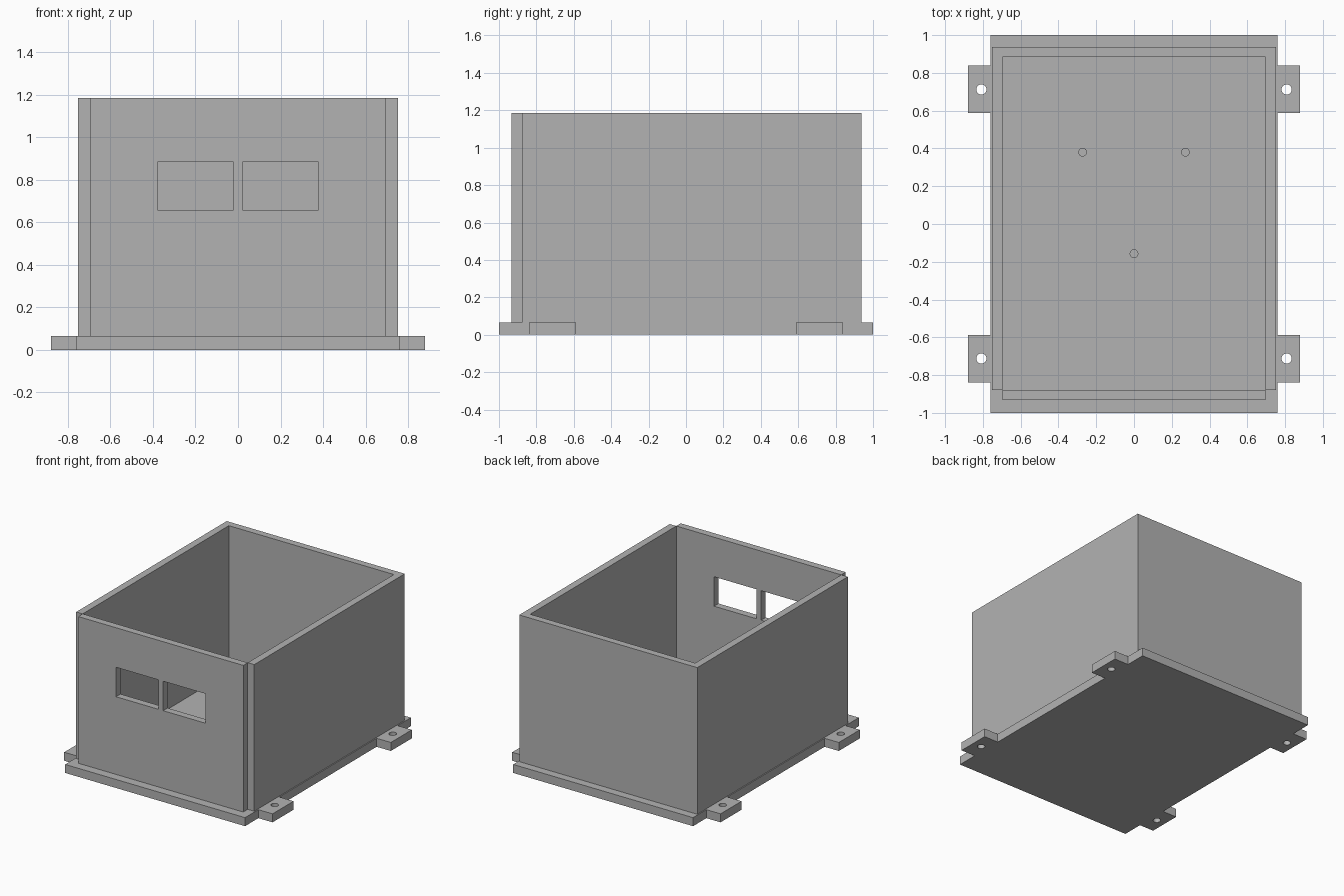
import bpy, bmesh, math
from mathutils import Vector

if "Cube" in bpy.data.objects:
    bpy.data.objects.remove(bpy.data.objects["Cube"])

grey = bpy.data.materials.new("plain grey")
grey.diffuse_color = (0.45, 0.45, 0.45, 1)
grey.use_nodes = True
grey.node_tree.nodes["Principled BSDF"].inputs["Base Color"].default_value = grey.diffuse_color

BASE = 0.065   # base plate thickness
TOP = 1.185    # rim height


def finish(name, bm):
    me = bpy.data.meshes.new(name)
    bm.to_mesh(me)
    bm.free()
    me.materials.append(grey)
    ob = bpy.data.objects.new(name, me)
    bpy.context.collection.objects.link(ob)
    return ob


def prism(name, outline, z0, z1):
    """Extrude an xy outline from z0 up to z1."""
    bm = bmesh.new()
    face = bm.faces.new([bm.verts.new((x, y, z0)) for x, y in outline])
    ext = bmesh.ops.extrude_face_region(bm, geom=[face])["geom"]
    bmesh.ops.translate(bm, vec=(0, 0, z1 - z0),
                        verts=[v for v in ext if isinstance(v, bmesh.types.BMVert)])
    bmesh.ops.recalc_face_normals(bm, faces=bm.faces)
    return finish(name, bm)


def box(name, x0, x1, y0, y1, z0, z1):
    return prism(name, [(x0, y0), (x1, y0), (x1, y1), (x0, y1)], z0, z1)


def cylinder(name, x, y, r, z0, z1):
    ring = [i * math.tau / 32 for i in range(32)]
    ob = prism(name, [(x + r * math.cos(a), y + r * math.sin(a)) for a in ring], z0, z1)
    bpy.ops.object.select_all(action='DESELECT')
    ob.select_set(True)
    bpy.context.view_layer.objects.active = ob
    bpy.ops.object.shade_smooth_by_angle()
    return ob


def cut(target, cutter):
    cutter.hide_render = True
    cutter.hide_set(True)
    mod = target.modifiers.new("cut", 'BOOLEAN')
    mod.operation = 'DIFFERENCE'
    mod.solver = 'EXACT'
    mod.object = cutter


# Base plate with four mounting tabs, one outline
right = [(0.76, -1), (0.76, -0.84), (0.88, -0.84), (0.88, -0.587), (0.76, -0.587)]
right += [(x, -y) for x, y in reversed(right)]
base = prism("base_plate", right + [(-x, y) for x, y in reversed(right)], 0, BASE)

# Screw holes through the tabs
for sx in (-1, 1):
    for sy in (-1, 1):
        cut(base, cylinder("screw_hole_cutter", sx * 0.808, sy * 0.712, 0.027, -0.1, 0.2))

# Side and back walls, a single U-shaped outline
prism("side_and_back_walls",
      [(-0.752, -0.878), (-0.697, -0.878), (-0.697, 0.885), (0.697, 0.885),
       (0.697, -0.878), (0.752, -0.878), (0.752, 0.938), (-0.752, 0.938)], BASE, TOP)

# Front panel, set forward between the side walls, with two windows
front = box("front_panel", -0.697, 0.697, -0.932, -0.878, BASE, TOP)
for s in (-1, 1):
    x0, x1 = sorted((s * 0.02, s * 0.378))
    cut(front, box("window_cutter", x0, x1, -1.1, -0.7, 0.658, 0.883))

# Locating pins on the floor
for x, y in ((-0.272, 0.38), (0.272, 0.38), (0, -0.157)):
    cylinder("floor_pin", x, y, 0.023, BASE, BASE + 0.06)
